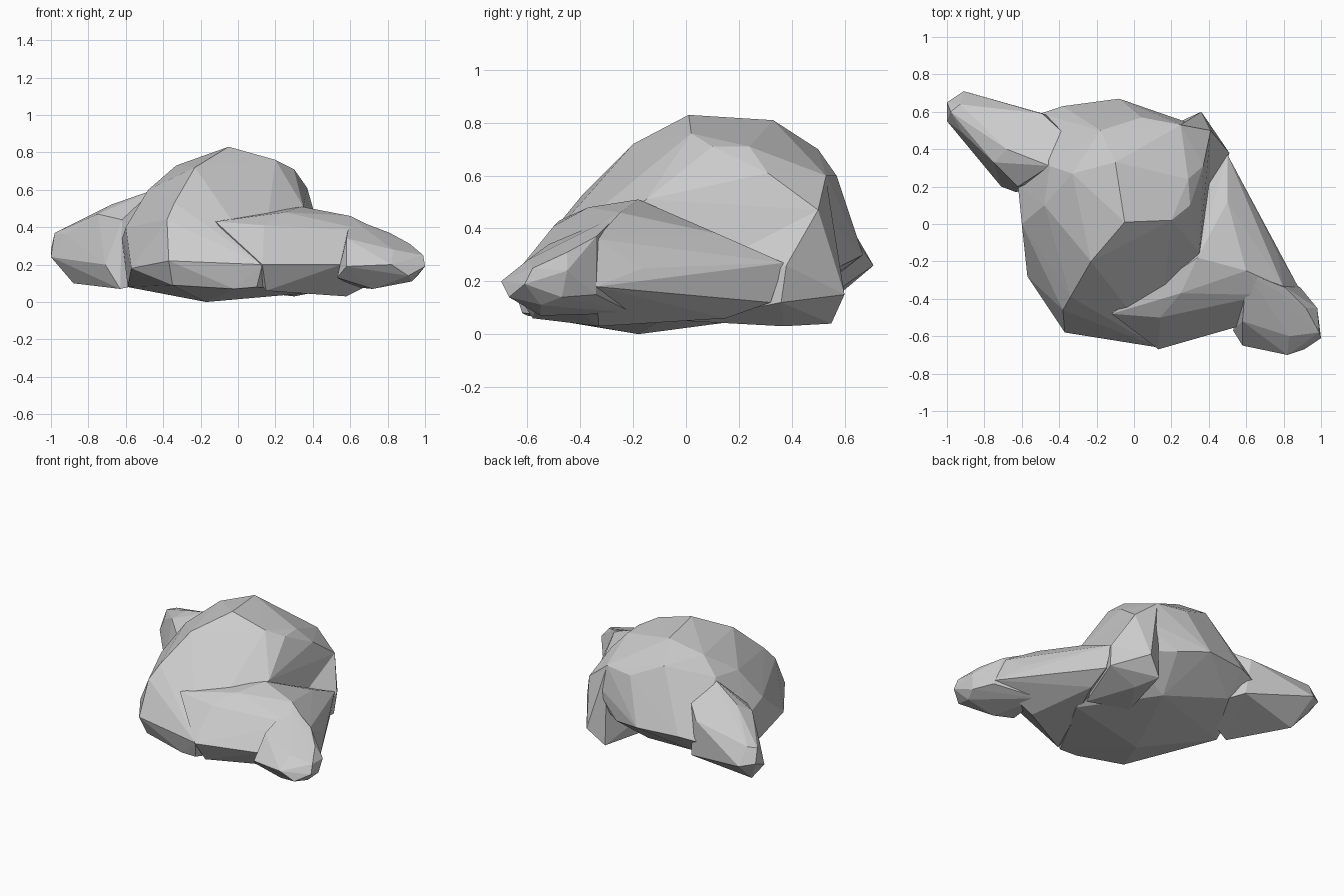
import bpy
import bmesh
from mathutils import Vector

# Remove the default object only
default_cube = bpy.data.objects.get("Cube")
if default_cube:
    bpy.data.objects.remove(default_cube, do_unlink=True)

# One flat stone colour
stone = bpy.data.materials.new("pale_grey_stone")
stone.use_nodes = True
stone_colour = (0.6, 0.6, 0.6, 1)
stone.diffuse_color = stone_colour
shader = stone.node_tree.nodes["Principled BSDF"]
shader.inputs["Base Color"].default_value = stone_colour
shader.inputs["Roughness"].default_value = 0.9


def faceted_lump(name, *levels):
    """Build a chiselled lump around its corner points, given in hundredths."""
    bm = bmesh.new()
    for level in levels:
        for corner in level:
            bm.verts.new(Vector(corner) / 100)
    hull = bmesh.ops.convex_hull(bm, input=bm.verts)
    spare = [item for item in hull["geom_interior"] + hull["geom_unused"]
             if isinstance(item, bmesh.types.BMVert)]
    bmesh.ops.delete(bm, geom=list(set(spare)), context="VERTS")
    bmesh.ops.recalc_face_normals(bm, faces=bm.faces)
    mesh = bpy.data.meshes.new(name)
    bm.to_mesh(mesh)
    bm.free()
    mesh.materials.append(stone)
    lump = bpy.data.objects.new(name, mesh)
    bpy.context.collection.objects.link(lump)
    return lump


def fuse(main, lump):
    """Merge a lump into the main stone and discard the loose copy."""
    union = main.modifiers.new("fuse_" + lump.name, "BOOLEAN")
    union.operation = "UNION"
    union.solver = "EXACT"
    union.object = lump
    bpy.context.view_layer.objects.active = main
    bpy.ops.object.modifier_apply(modifier=union.name)
    bpy.data.objects.remove(lump, do_unlink=True)


# Main dome: crown, shoulders, widest belt, underside
crown = [(-5, 1, 83), (20, 2, 76), (30, 10, 71), (29, 24, 71),
         (-10, 33, 81), (-33, 27, 73), (-23, -20, 72)]
shoulders = [(37, 31, 61), (41, 50, 47), (4, 57, 60), (-18, 50, 70),
             (-48, 10, 60), (-34, -39, 53), (-38, -46, 44), (0, -32, 51),
             (35, -15, 51), (-45, 31, 62), (25, 53, 60)]
belt = [(40, 40, 25), (13, 59, 26), (-8, 67, 30), (-38, 63, 30),
        (-50, 59, 28), (-62, 20, 34), (-60, 0, 40), (-57, -28, 18),
        (-37, -58, 22), (-11, -60, 22), (13, -66, 20)]
underside = [(5, 35, 7), (-17, -18, 0), (-59, 12, 8), (-38, 48, 15),
             (-35, -52, 9), (-2, -60, 7), (10, -62, 8), (40, -10, 5)]
rock = faceted_lump("rock", crown, shoulders, belt, underside)

# Buttress at the back left corner, with a recess beside it
buttress_top = [(41, 50, 47), (25, 53, 59), (36, 60, 15), (51, 38, 26)]
buttress_base = [(50, 36, 12), (25, 55, 4), (30, 37, 3), (12, 28, 20),
                 (12, 10, 5), (40, 0, 5), (30, 10, 40)]
fuse(rock, faceted_lump("back_buttress", buttress_top, buttress_base))

# Front ledge and low shoulder leading from the dome to the left arm
shoulder_top = [(34, -18, 51), (50, 12, 38), (60, -25, 46), (70, -38, 38),
                (80, -34, 36), (25, -37, 48), (-12, -48, 43), (14, -50, 41),
                (50, 37, 27)]
shoulder_base = [(62, 5, 26), (62, 3, 13), (77, -16, 25), (75, -16, 16),
                 (88, -34, 18), (55, -55, 20), (13, -67, 20), (15, -58, 6),
                 (58, -33, 3), (50, 32, 12), (48, 15, 6)]
fuse(rock, faceted_lump("left_shoulder", shoulder_top, shoulder_base))

# Blunt end of the left arm
left_top = [(60, -26, 45), (58, -52, 34), (70, -39, 38), (81, -34, 37),
            (92, -45, 31), (83, -60, 28)]
left_base = [(98, -45, 24), (100, -61, 19), (99, -58, 25), (91, -67, 14),
             (82, -70, 20), (58, -65, 19), (53, -57, 13), (72, -55, 7),
             (96, -47, 14), (93, -55, 11), (89, -34, 15), (62, -20, 8)]
fuse(rock, faceted_lump("left_arm", left_top, left_base))

# Tapering right arm, its root buried in the dome
right_top = [(-45, 31, 60), (-49, 59, 43), (-68, 40, 52), (-75, 33, 47),
             (-93, 64, 38), (-98, 60, 37), (-62, 20, 44), (-78, 34, 38),
             (-92, 49, 36), (-37, 48, 50)]
right_base = [(-100, 65, 28), (-100, 55, 24), (-91, 71, 26), (-88, 46, 17),
              (-75, 30, 17), (-71, 20, 20), (-63, 17, 7), (-75, 41, 10),
              (-88, 52, 10), (-45, 58, 17), (-30, 30, 14)]
fuse(rock, faceted_lump("right_arm", right_top, right_base))

# Keep every facet crisp
for face in rock.data.polygons:
    face.use_smooth = False
    face.material_index = 0
